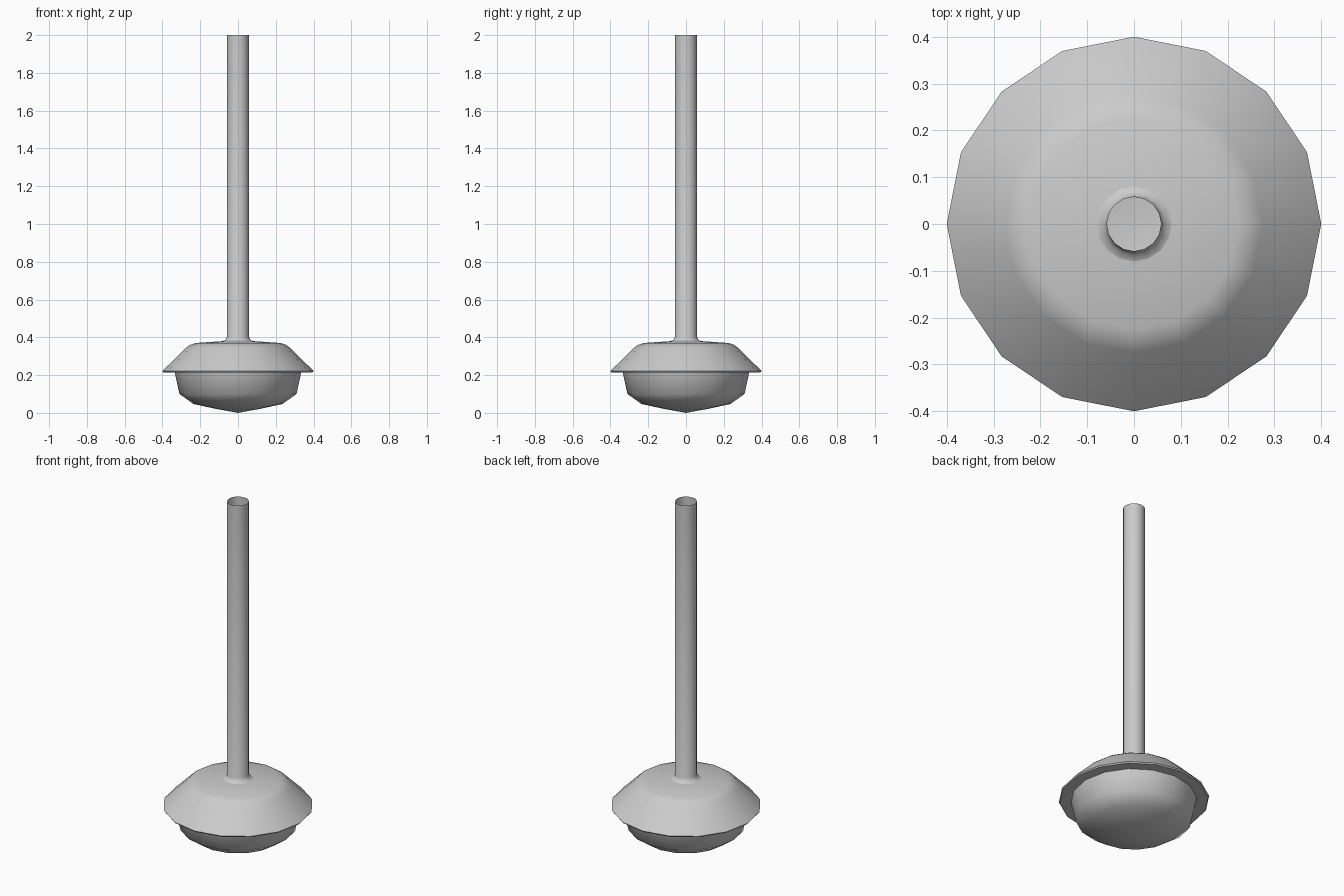
import bpy
import bmesh
import math

cube = bpy.data.objects.get("Cube")
if cube:
    bpy.data.objects.remove(cube, do_unlink=True)

SIDES = 16

grey = bpy.data.materials.new("light_grey")
grey.use_nodes = True
colour = (0.6, 0.6, 0.6, 1)
grey.diffuse_color = colour
grey.node_tree.nodes["Principled BSDF"].inputs["Base Color"].default_value = colour


def lathe(name, profile, angle):
    """Spin a (radius, height) profile, listed bottom to top on the outside, around z."""
    bm = bmesh.new()
    verts = [bm.verts.new((r, 0, z)) for r, z in profile]
    edges = [bm.edges.new(pair) for pair in zip(verts, verts[1:])]
    bmesh.ops.spin(bm, geom=verts + edges, cent=(0, 0, 0), axis=(0, 0, 1),
                   angle=math.tau, steps=SIDES)
    bmesh.ops.remove_doubles(bm, verts=bm.verts, dist=0.0005)
    bmesh.ops.recalc_face_normals(bm, faces=bm.faces)
    # An open surface should face away from the axis
    side = max(bm.faces, key=lambda f: abs(f.normal.xy.dot(f.calc_center_median().xy)))
    if side.normal.xy.dot(side.calc_center_median().xy) < 0:
        bmesh.ops.reverse_faces(bm, faces=bm.faces)
    mesh = bpy.data.meshes.new(name)
    bm.to_mesh(mesh)
    bm.free()
    mesh.materials.append(grey)
    obj = bpy.data.objects.new(name, mesh)
    bpy.context.collection.objects.link(obj)
    bpy.ops.object.select_all(action="DESELECT")
    obj.select_set(True)
    bpy.context.view_layer.objects.active = obj
    bpy.ops.object.shade_smooth_by_angle(angle=math.radians(angle))
    return obj


# Shallow glass bowl under the shade
lathe("bowl", [(0, 0), (0.12, 0.022), (0.235, 0.047), (0.31, 0.1), (0.335, 0.215)], 60)

# Flared shade with a flat underside lip and a rounded shoulder
lathe("shade", [(0.335, 0.215), (0.395, 0.215), (0.4, 0.222), (0.275, 0.345),
                (0.255, 0.36), (0.225, 0.37), (0.08, 0.38)], 50)

# Open hanging tube with a small flared foot
lathe("stem", [(0.08, 0.38), (0.066, 0.386), (0.058, 0.405), (0.058, 2)], 60)
